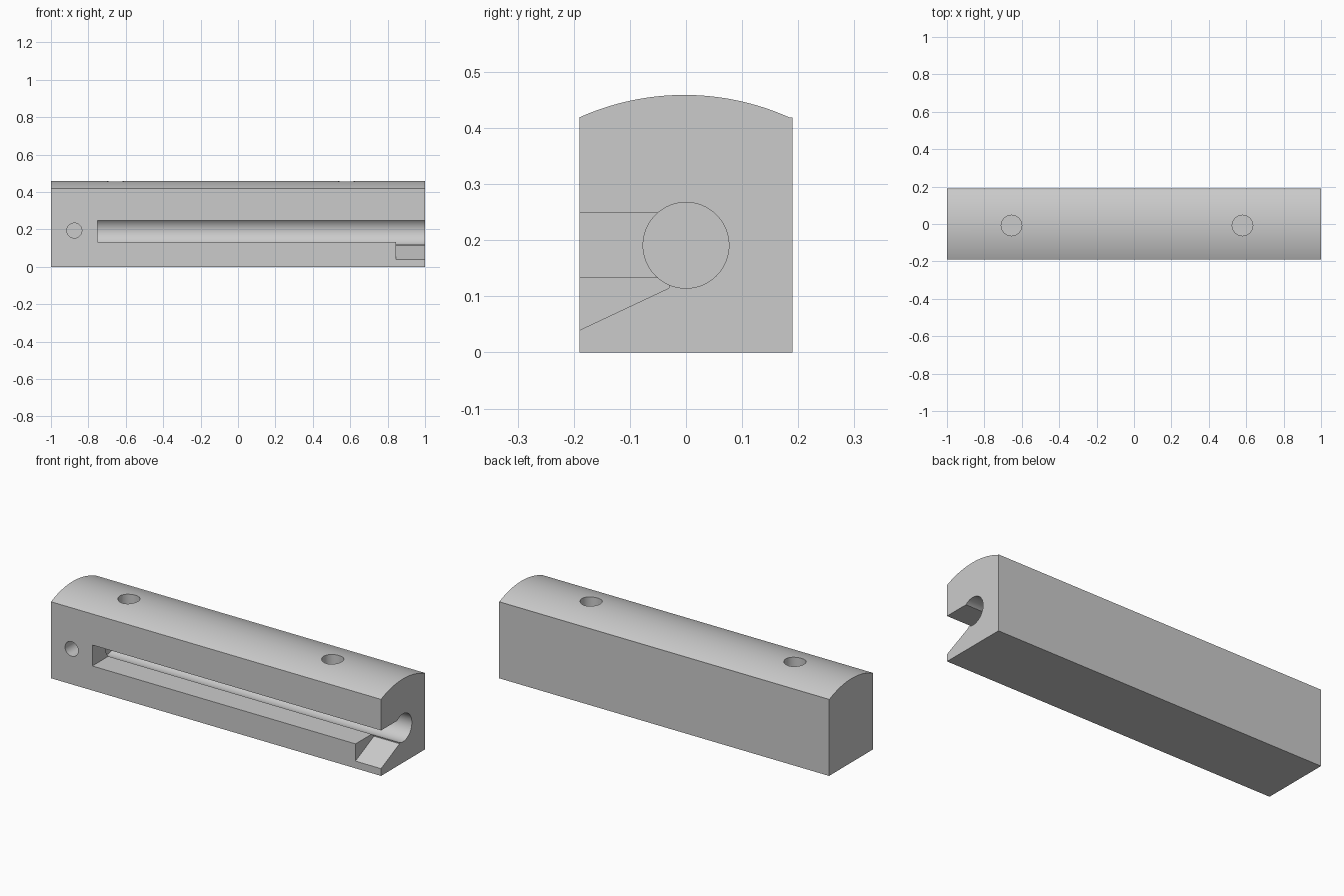
import bpy, bmesh
from math import pi, sin, cos, asin, radians

if "Cube" in bpy.data.objects:
    bpy.data.objects.remove(bpy.data.objects["Cube"], do_unlink=True)

grey = bpy.data.materials.new("plain grey")
grey.use_nodes = True
colour = (0.6, 0.6, 0.6, 1)
grey.diffuse_color = colour
grey.node_tree.nodes["Principled BSDF"].inputs["Base Color"].default_value = colour


def prism(name, outline, start, end, place):
    """Extrude a closed 2D outline; place(u, v, w) maps it into the model."""
    bm = bmesh.new()
    rings = [[bm.verts.new(place(u, v, w)) for u, v in outline] for w in (start, end)]
    bm.faces.new(rings[0])
    bm.faces.new(rings[1])
    n = len(outline)
    for i in range(n):
        j = (i + 1) % n
        bm.faces.new((rings[0][i], rings[0][j], rings[1][j], rings[1][i]))
    bmesh.ops.recalc_face_normals(bm, faces=bm.faces)
    mesh = bpy.data.meshes.new(name)
    bm.to_mesh(mesh)
    bm.free()
    mesh.materials.append(grey)
    ob = bpy.data.objects.new(name, mesh)
    bpy.context.collection.objects.link(ob)
    return ob


def circle(u, v, r, n=64):
    return [(u + r * cos(2 * pi * i / n), v + r * sin(2 * pi * i / n)) for i in range(n)]


def along_x(u, v, w):
    return (w, u, v)


def along_y(u, v, w):
    return (u, w, v)


def along_z(u, v, w):
    return (u, v, w)


# Block with a crowned top and a tiny flat at the back edge
half, shoulder, crown = 0.19, 0.419, 0.459
centre_y, chord = -0.003, 0.187
rise = crown - shoulder
radius = (chord ** 2 + rise ** 2) / (2 * rise)
sweep = asin(chord / radius)
profile = [(-half, 0), (half, 0), (half, shoulder)]
for i in range(49):
    a = sweep * (1 - i / 24)
    profile.append((centre_y + radius * sin(a), crown - radius + radius * cos(a)))
body = prism("channel_block", profile, -1, 1, along_x)

# Long bore, front slot and sloped end notch
cutters = [
    prism("bore_cutter", circle(0, 0.191, 0.0765), -0.79, 1.1, along_x),
    prism("slot_cutter", [(-0.3, 0.134), (0, 0.134), (0, 0.249), (-0.3, 0.249)],
          -0.75, 1.1, along_x),
    prism("notch_cutter", [(-0.3, -0.012), (-0.03, 0.115), (-0.03, 0.2), (-0.3, 0.2)],
          0.845, 1.1, along_x),
    # Blind hole in the front
    prism("front_hole_cutter", circle(-0.875, 0.194, 0.04, 48), -0.3, -0.06, along_y),
]
# Blind holes in the crown
for x in (-0.655, 0.58):
    cutters.append(prism("top_hole_cutter", circle(x, -0.008, 0.055, 48), 0.32, 0.6, along_z))

bpy.ops.object.select_all(action="DESELECT")
bpy.context.view_layer.objects.active = body
body.select_set(True)
for cutter in cutters:
    cutter.hide_render = True
    mod = body.modifiers.new("cut", "BOOLEAN")
    mod.operation = "DIFFERENCE"
    mod.solver = "EXACT"
    mod.object = cutter
    bpy.ops.object.modifier_apply(modifier=mod.name)
    bpy.data.objects.remove(cutter, do_unlink=True)

bpy.ops.object.shade_smooth_by_angle(angle=radians(20))
